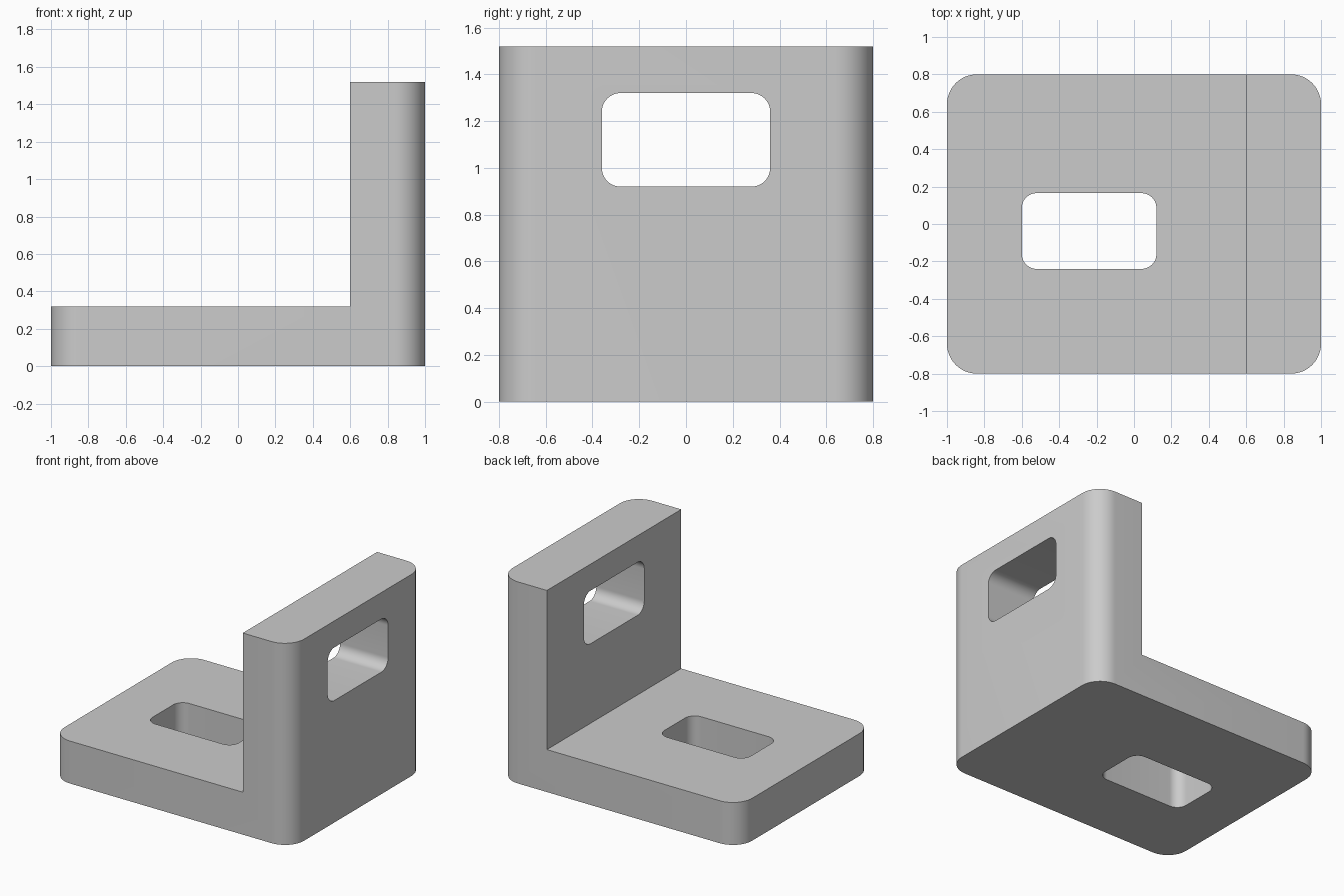
import bpy
import bmesh
from math import cos, sin, pi
from mathutils import Matrix, Vector

cube = bpy.data.objects.get("Cube")
if cube:
    bpy.data.objects.remove(cube, do_unlink=True)

# Single grey finish
grey = bpy.data.materials.new("plain_grey")
grey.use_nodes = True
colour = (0.6, 0.6, 0.6, 1)
grey.diffuse_color = colour
grey.node_tree.nodes["Principled BSDF"].inputs["Base Color"].default_value = colour


def rounded_prism(name, width, depth, height, radius, location, turn=None):
    """Extruded rounded rectangle, centred on location."""
    bm = bmesh.new()
    steps = 12
    verts = []
    for corner, (sx, sy) in enumerate([(1, 1), (-1, 1), (-1, -1), (1, -1)]):
        for i in range(steps + 1):
            a = (corner + i / steps) * pi / 2
            verts.append(bm.verts.new((sx * (width / 2 - radius) + radius * cos(a),
                                       sy * (depth / 2 - radius) + radius * sin(a),
                                       -height / 2)))
    base = bm.faces.new(verts)
    top = bmesh.ops.extrude_face_region(bm, geom=[base])["geom"]
    bmesh.ops.translate(bm, vec=(0, 0, height),
                        verts=[v for v in top if isinstance(v, bmesh.types.BMVert)])
    bmesh.ops.recalc_face_normals(bm, faces=bm.faces)
    if turn:
        bm.transform(turn)
    bm.transform(Matrix.Translation(Vector(location)))
    mesh = bpy.data.meshes.new(name)
    bm.to_mesh(mesh)
    bm.free()
    mesh.materials.append(grey)
    obj = bpy.data.objects.new(name, mesh)
    bpy.context.collection.objects.link(obj)
    return obj


# Full block with rounded upright edges
bracket = rounded_prism("angle_bracket", 2, 1.6, 1.52, 0.16, (0, 0, 0.76))

# Step that leaves the base plate and the upright wall
bpy.ops.mesh.primitive_cube_add(size=2, location=(-0.4, 0, 1.32))
step = bpy.context.object
step.name = "step_cutter"
step.data.materials.append(grey)

# Slots through the base plate and through the wall
base_slot = rounded_prism("base_slot_cutter", 0.72, 0.405, 1, 0.08, (-0.24, -0.0375, 0.16))
wall_slot = rounded_prism("wall_slot_cutter", 0.4, 0.72, 1, 0.08, (0.8, 0, 1.12),
                          Matrix.Rotation(pi / 2, 4, "Y"))

bpy.ops.object.select_all(action="DESELECT")
bracket.select_set(True)
bpy.context.view_layer.objects.active = bracket
for cutter in (step, base_slot, wall_slot):
    cutter.hide_render = True
    cut = bracket.modifiers.new(cutter.name, "BOOLEAN")
    cut.operation = "DIFFERENCE"
    cut.solver = "EXACT"
    cut.object = cutter
    bpy.ops.object.modifier_apply(modifier=cut.name)
    bpy.data.objects.remove(cutter, do_unlink=True)

bpy.ops.object.shade_smooth_by_angle(angle=pi / 6)
